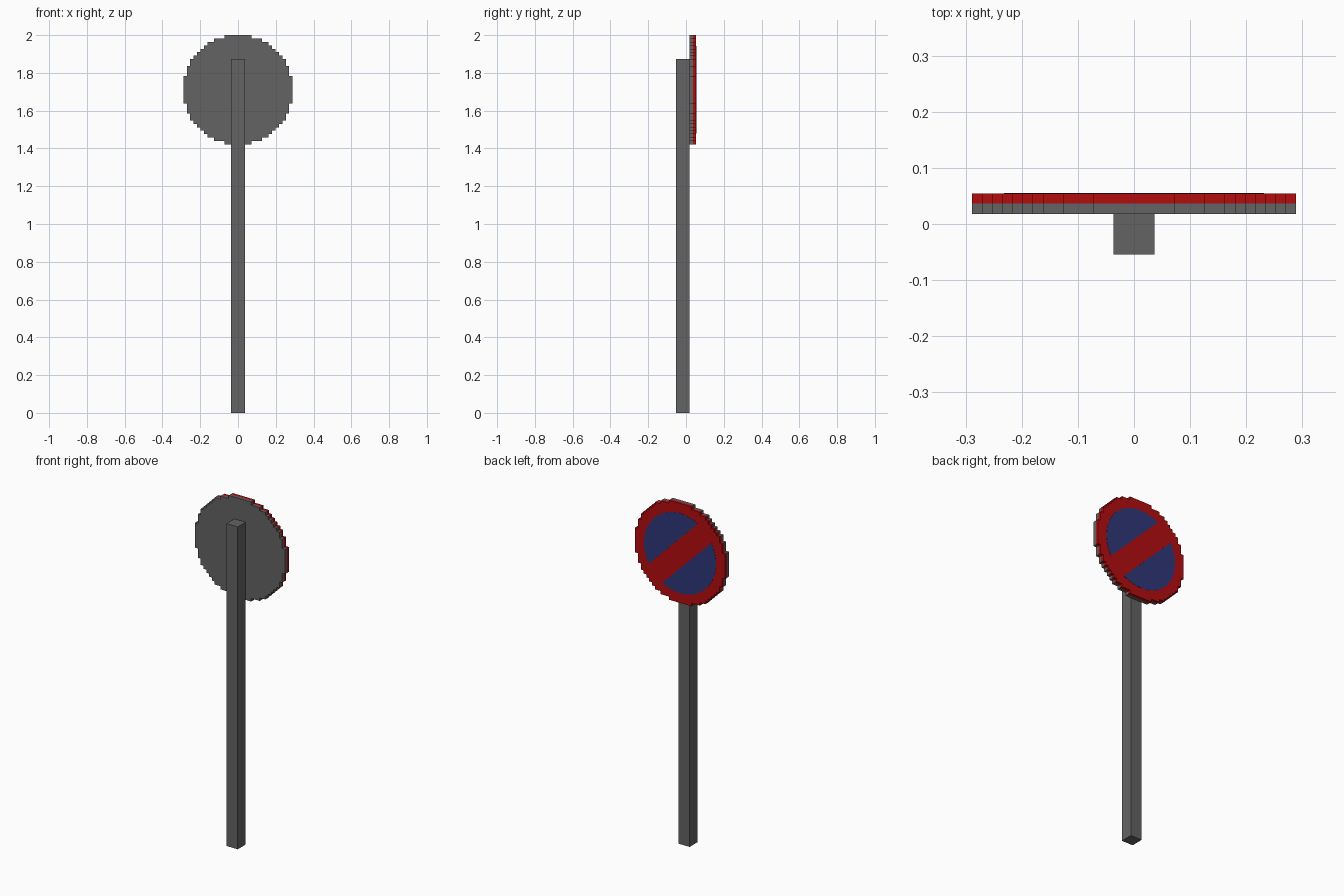
import bpy, bmesh, math
from mathutils import Vector

if "Cube" in bpy.data.objects:
    bpy.data.objects.remove(bpy.data.objects["Cube"])

P = 2 / 110.7            # side of one outline step
CZ = 2 - 16 * P          # height of the disc centre


def material(name, rgb):
    m = bpy.data.materials.new(name)
    m.diffuse_color = (*rgb, 1)
    m.use_nodes = True
    m.node_tree.nodes["Principled BSDF"].inputs["Base Color"].default_value = m.diffuse_color
    return m


GREY = material("grey metal", (0.125, 0.125, 0.125))
RED = material("sign red", (0.45, 0.004, 0.005))
BLUE = material("sign blue", (0.028, 0.037, 0.19))


def slab(name, outline, y0, y1, mat):
    """Extrude an (x, z) outline from y0 to y1."""
    bm = bmesh.new()
    face = bm.faces.new([bm.verts.new((x, y0, z)) for x, z in outline])
    ext = bmesh.ops.extrude_face_region(bm, geom=[face])
    moved = [v for v in ext["geom"] if isinstance(v, bmesh.types.BMVert)]
    bmesh.ops.translate(bm, verts=moved, vec=Vector((0, y1 - y0, 0)))
    bmesh.ops.recalc_face_normals(bm, faces=bm.faces[:])
    me = bpy.data.meshes.new(name)
    bm.to_mesh(me)
    bm.free()
    me.materials.append(mat)
    ob = bpy.data.objects.new(name, me)
    bpy.context.collection.objects.link(ob)
    return ob


# Stepped disc outline: one quarter's corners, turned four times
half = [16, 15, 14, 13, 12, 11, 10, 9, 7, 4]
tops = half[::-1]
quarter = []
for i, (w, h) in enumerate(zip(half, tops)):
    quarter.append((w, h))
    if i + 1 < len(half):
        quarter.append((half[i + 1], h))
disc = []
for k in range(4):
    for a, b in quarter:
        for _ in range(k):
            a, b = -b, a
        disc.append((a * P, CZ + b * P))

# Post, grey backing and red face
slab("post", [(-2 * P, 0), (2 * P, 0), (2 * P, 2 - 7 * P), (-2 * P, 2 - 7 * P)], -3 * P, P, GREY)
slab("sign_backing", disc, P, 2 * P, GREY)
slab("sign_face", disc, 2 * P, 3 * P, RED)

# Two blue circle segments either side of the diagonal red band
R, BAND = 0.232, 0.062
reach = math.acos(BAND / R)
for name, middle in (("blue_upper", math.pi / 4), ("blue_lower", math.pi * 5 / 4)):
    arc = [middle - reach + 2 * reach * i / 24 for i in range(25)]
    slab(name, [(R * math.cos(t), CZ + R * math.sin(t)) for t in arc], 2.9 * P, 3 * P + 0.001, BLUE)
